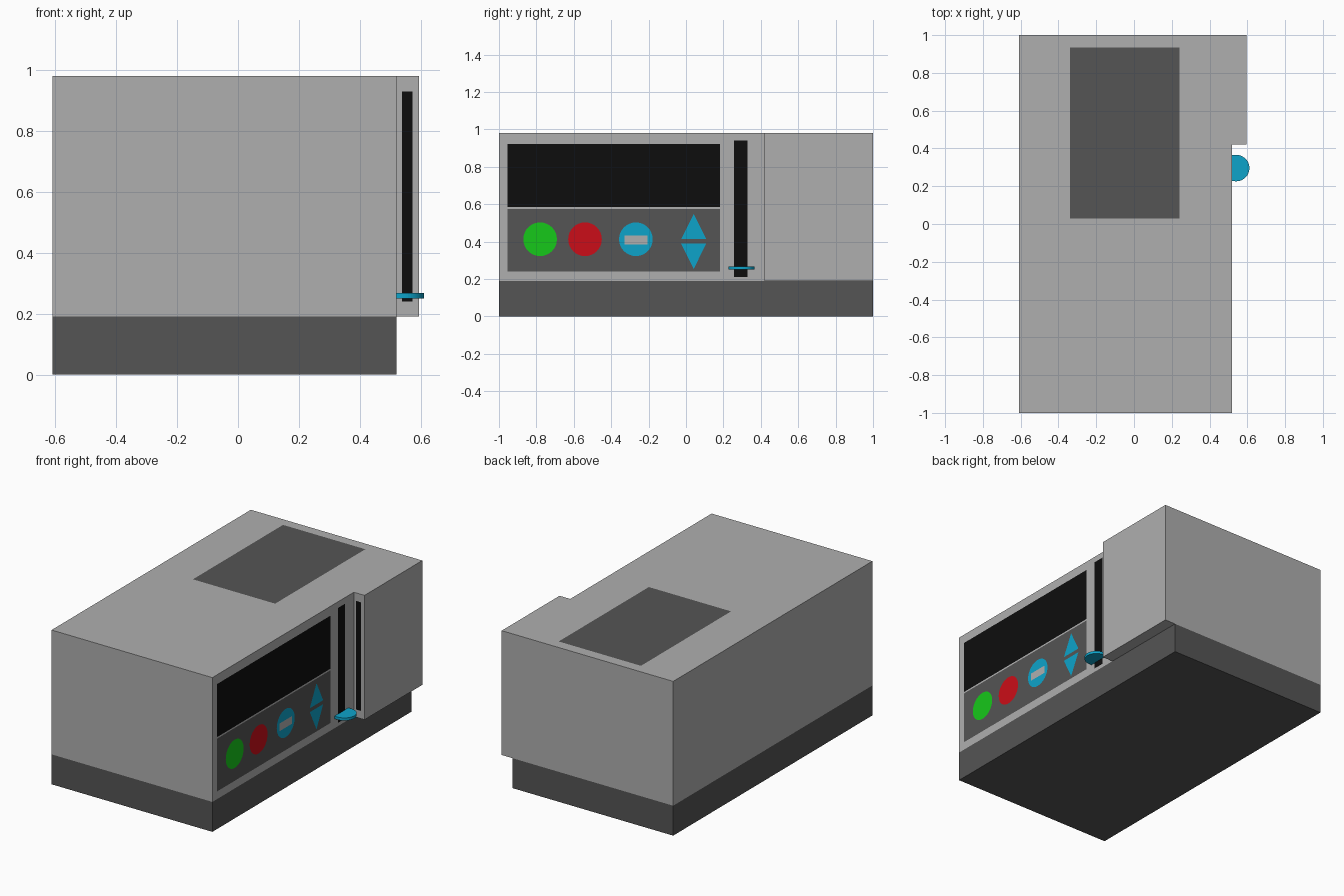
import bpy, bmesh, math
from mathutils import Vector

if "Cube" in bpy.data.objects:
    bpy.data.objects.remove(bpy.data.objects["Cube"])


def material(name, r, g, b):
    m = bpy.data.materials.new(name)
    m.diffuse_color = (r, g, b, 1)
    m.use_nodes = True
    m.node_tree.nodes["Principled BSDF"].inputs["Base Color"].default_value = m.diffuse_color
    return m


LIGHT = material("light_grey", 0.43, 0.43, 0.43)
DARK = material("dark_grey", 0.09, 0.09, 0.09)
BLACK = material("black", 0.004, 0.004, 0.004)
GREEN = material("green", 0.008, 0.58, 0.01)
RED = material("red", 0.6, 0.004, 0.009)
BLUE = material("blue", 0.004, 0.37, 0.59)

# Maps a 2D outline plus a level along the named axis to 3D (counter-clockwise faces outward)
TO_3D = {
    "+x": lambda a, b, d: (d, a, b),
    "-y": lambda a, b, d: (a, d, b),
    "+z": lambda a, b, d: (a, b, d),
}
OUT = {"+x": Vector((1, 0, 0)), "-y": Vector((0, -1, 0)), "+z": Vector((0, 0, 1))}


def shape(name, outline, side, level, mat, depth=0):
    """Flat outline facing 'side'; with a depth it becomes a solid grown outward."""
    bm = bmesh.new()
    face = bm.faces.new([bm.verts.new(TO_3D[side](a, b, level)) for a, b in outline])
    if depth:
        ext = bmesh.ops.extrude_face_region(bm, geom=[face], use_keep_orig=True)
        top = [v for v in ext["geom"] if isinstance(v, bmesh.types.BMVert)]
        bmesh.ops.translate(bm, verts=top, vec=OUT[side] * depth)
        bmesh.ops.recalc_face_normals(bm, faces=bm.faces)
    mesh = bpy.data.meshes.new(name)
    bm.to_mesh(mesh)
    bm.free()
    mesh.materials.append(mat)
    obj = bpy.data.objects.new(name, mesh)
    bpy.context.collection.objects.link(obj)
    return obj


def rect(a0, a1, b0, b1):
    return [(a0, b0), (a1, b0), (a1, b1), (a0, b1)]


def arc(a, b, r, start=0, end=360, n=32):
    closed = end - start == 360
    angles = [math.radians(start + (end - start) * i / n) for i in range(n if closed else n + 1)]
    return [(a + r * math.cos(t), b + r * math.sin(t)) for t in angles]


L, R, STEP = -0.61, 0.52, 0.595     # left, right and stepped-out right sides
GAP = 0.0015                        # lift of the printed panels

# Housing with the wider rear step, on a dark base
shape("housing", [(L, -1), (R, -1), (R, 0.42), (STEP, 0.42), (STEP, 1), (L, 1)],
      "+z", 0.19, LIGHT, 0.79)
shape("base", rect(L, R, -1, 1), "+z", 0, DARK, 0.19)

# Panels and slots
shape("top_panel", rect(-0.338, 0.24, 0.03, 0.935), "+z", 0.98 + GAP, DARK)
shape("display_window", rect(-0.955, 0.182, 0.585, 0.922), "+x", R + GAP, BLACK)
shape("button_panel", rect(-0.955, 0.182, 0.24, 0.575), "+x", R + GAP, DARK)
shape("side_slot", rect(0.257, 0.33, 0.212, 0.942), "+x", R + GAP, BLACK)
shape("step_slot", rect(0.538, 0.573, 0.24, 0.93), "-y", 0.42 - GAP, BLACK)

# Round buttons
for name, y, mat in (("start_button", -0.78, GREEN), ("stop_button", -0.54, RED),
                     ("mode_button", -0.268, BLUE)):
    shape(name, arc(y, 0.413, 0.09), "+x", R + 2 * GAP, mat)
shape("mode_button_bar", rect(-0.33, -0.205, 0.385, 0.434), "+x", R + 3 * GAP, LIGHT)

# Arrow buttons
shape("up_button", [(-0.026, 0.414), (0.108, 0.414), (0.041, 0.548)], "+x", R + 2 * GAP, BLUE)
shape("down_button", [(0.108, 0.389), (-0.026, 0.389), (0.041, 0.254)], "+x", R + 2 * GAP, BLUE)

# Rounded slider lever in the side slot
lever = [(R, 0.227)] + arc(0.541, 0.296, 0.07, -90, 90, 24) + [(R, 0.365)]
shape("slider_lever", lever, "+z", 0.25, BLUE, 0.017)
